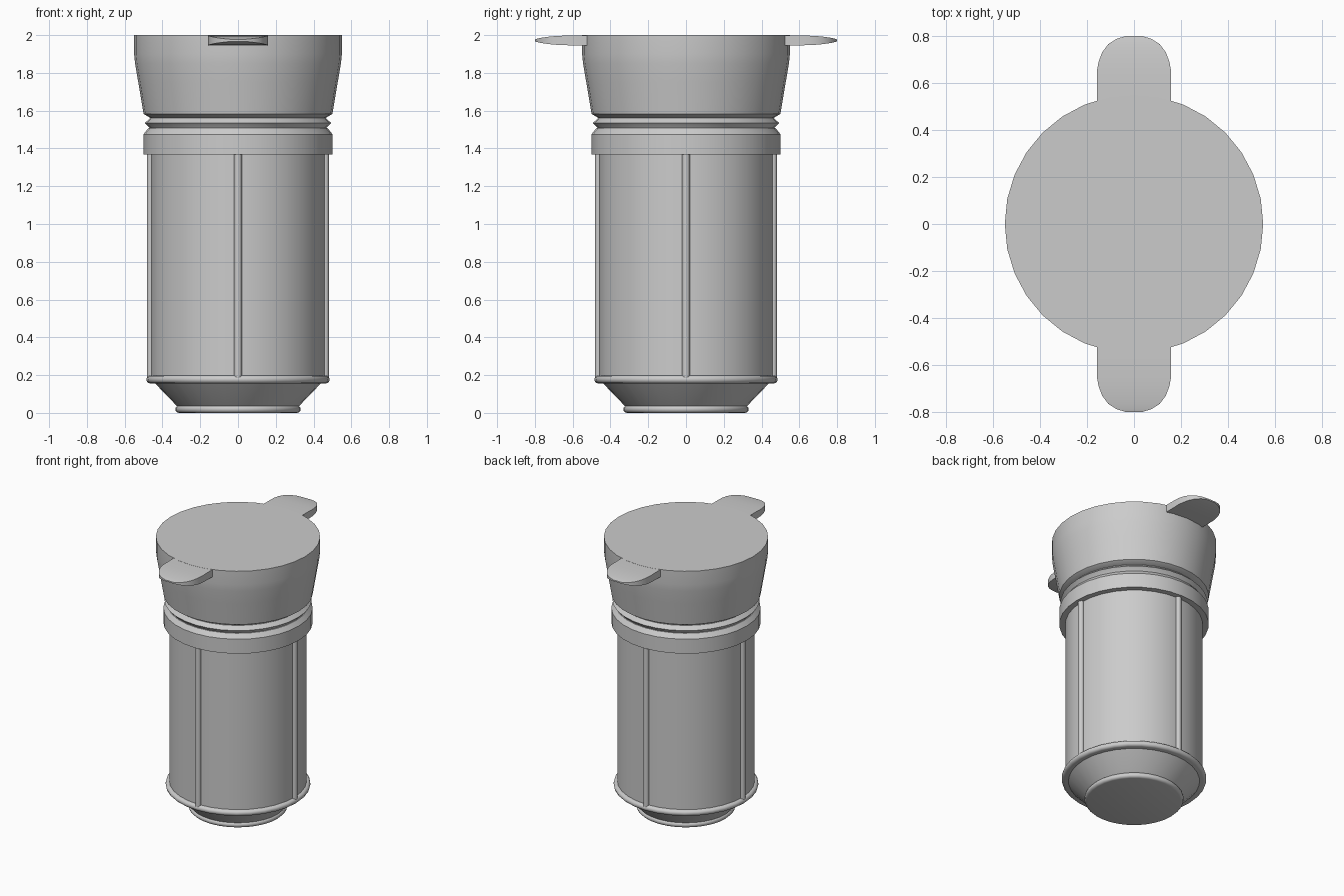
import bpy, bmesh, math

if "Cube" in bpy.data.objects:
    bpy.data.objects.remove(bpy.data.objects["Cube"])

SIDES = 32


def finish(name, bm, angle=32):
    bmesh.ops.recalc_face_normals(bm, faces=bm.faces)
    mesh = bpy.data.meshes.new(name)
    bm.to_mesh(mesh)
    bm.free()
    ob = bpy.data.objects.new(name, mesh)
    bpy.context.collection.objects.link(ob)
    bpy.ops.object.select_all(action='DESELECT')
    ob.select_set(True)
    bpy.context.view_layer.objects.active = ob
    bpy.ops.object.shade_smooth_by_angle(angle=math.radians(angle))
    return ob


def loft(name, rings, angle=32):
    bm = bmesh.new()
    loops = [[bm.verts.new(p) for p in ring] for ring in rings]
    for a, b in zip(loops, loops[1:]):
        n = len(a)
        for i in range(n):
            j = (i + 1) % n
            bm.faces.new((a[i], a[j], b[j], b[i]))
    bm.faces.new(loops[0])
    bm.faces.new(loops[-1])
    return finish(name, bm, angle)


def circle(r, z, n=SIDES, cx=0, cy=0):
    return [(cx + r * math.cos(2 * math.pi * i / n),
             cy + r * math.sin(2 * math.pi * i / n), z) for i in range(n)]


def lathe(name, profile):
    return loft(name, [circle(r, z) for r, z in profile])


def bead(r, z, h):
    # half-round edge, from bottom to top
    return [(r + h * math.cos(a), z + h * math.sin(a))
            for a in (math.radians(-90 + 30 * k) for k in range(7))]


# Foot ring, tapered base, and rounded lower rim
lathe("foot_ring", bead(0.312, 0.02, 0.02))
lathe("tapered_base", [(0.315, 0.03), (0.325, 0.038), (0.44, 0.157)])
lathe("lower_rim", bead(0.464, 0.177, 0.021))

# Main cylinder
lathe("body", [(0.46, 0.17), (0.46, 1.40)])

# Four vertical ribs
for k in range(4):
    a = k * math.pi / 2
    c = dict(n=12, cx=0.462 * math.cos(a), cy=0.462 * math.sin(a))
    loft(f"body_rib_{k + 1}", [circle(0.02, 0.185, **c), circle(0.02, 1.38, **c)])

# Collar and grooved neck
lathe("collar", [(0.50, 1.368), (0.50, 1.475), (0.475, 1.507)])
lathe("neck_ridge", [(0.465, 1.50), (0.47, 1.51), (0.493, 1.535), (0.465, 1.56), (0.465, 1.60)])

# Flared cap
lathe("cap", [(0.465, 1.562), (0.50, 1.583), (0.528, 1.75), (0.545, 1.85),
              (0.55, 1.90), (0.55, 2.0)])

# Two rounded thumb tabs, thinning toward the tip: (y, half width, half thickness)
stations = [(0.48, 0.158, 0.027), (0.58, 0.158, 0.027), (0.65, 0.158, 0.025),
            (0.69, 0.151, 0.023), (0.73, 0.136, 0.019), (0.765, 0.110, 0.014),
            (0.788, 0.075, 0.009), (0.80, 0.035, 0.005)]
for side, label in ((-1, "front"), (1, "back")):
    loft(f"{label}_tab",
         [[(-w, side * y, 1.972 - t), (w, side * y, 1.972 - t),
           (w, side * y, 1.972 + t), (-w, side * y, 1.972 + t)] for y, w, t in stations])
